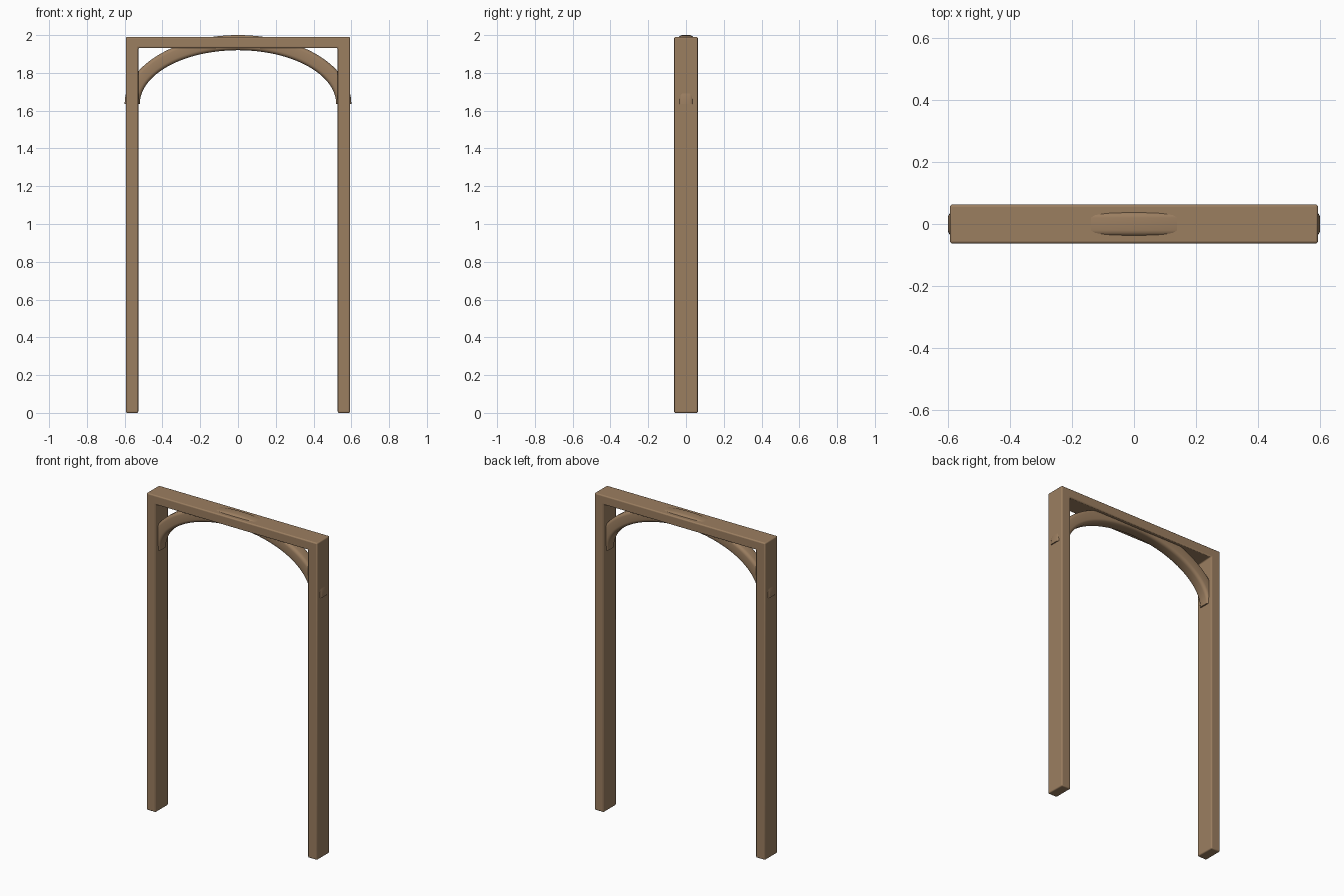
import bpy, bmesh, math

cube = bpy.data.objects.get("Cube")
if cube:
    bpy.data.objects.remove(cube, do_unlink=True)

wood = bpy.data.materials.new("warm_wood")
wood.use_nodes = True
wood.diffuse_color = (0.33, 0.21, 0.118, 1)
wood.node_tree.nodes["Principled BSDF"].inputs["Base Color"].default_value = wood.diffuse_color


def finish(name, bm, angle):
    bmesh.ops.recalc_face_normals(bm, faces=bm.faces)
    mesh = bpy.data.meshes.new(name)
    bm.to_mesh(mesh)
    bm.free()
    mesh.materials.append(wood)
    obj = bpy.data.objects.new(name, mesh)
    bpy.context.collection.objects.link(obj)
    bpy.ops.object.select_all(action="DESELECT")
    obj.select_set(True)
    bpy.context.view_layer.objects.active = obj
    bpy.ops.object.shade_smooth_by_angle(angle=math.radians(angle))
    return obj


# Door frame: two posts and a lintel as one extruded profile
OUT, IN, TOP, UNDER, HALF = 0.593, 0.528, 1.99, 1.932, 0.0625
half_profile = [(OUT, TOP), (OUT, 0), (IN, 0), (IN, UNDER)]
profile = half_profile + [(-x, z) for x, z in reversed(half_profile)]
bm = bmesh.new()
face = bm.faces.new([bm.verts.new((x, -HALF, z)) for x, z in profile])
extruded = bmesh.ops.extrude_face_region(bm, geom=[face])
for item in extruded["geom"]:
    if isinstance(item, bmesh.types.BMVert):
        item.co.y = HALF
frame = finish("door_frame", bm, 50)
bevel = frame.modifiers.new("soft_edges", "BEVEL")
bevel.width = 0.007
bevel.segments = 3

# Arched brace: rounded-square section swept between two half ellipses
BASE, STEPS, RADIUS, CORNER = 1.635, 64, 0.04, 0.02
section = []
for quarter in range(4):
    for k in range(5):
        a = math.radians(90 * quarter + 22.5 * k)
        mid = math.radians(90 * quarter + 45)
        offset = (RADIUS - CORNER) * math.sqrt(2)
        section.append((offset * math.cos(mid) + CORNER * math.cos(a),
                        offset * math.sin(mid) + CORNER * math.sin(a)))
bm = bmesh.new()
rings = []
for i in range(STEPS + 1):
    t = math.pi * i / STEPS
    rings.append([bm.verts.new(((0.56 + s) * math.cos(t), y,
                                BASE + (0.325 + s) * math.sin(t)))
                  for s, y in section])
for a, b in zip(rings, rings[1:]):
    for j in range(len(section)):
        k = (j + 1) % len(section)
        bm.faces.new((a[j], a[k], b[k], b[j]))
bm.faces.new(rings[0])
bm.faces.new(rings[-1])
finish("arched_brace", bm, 40)
